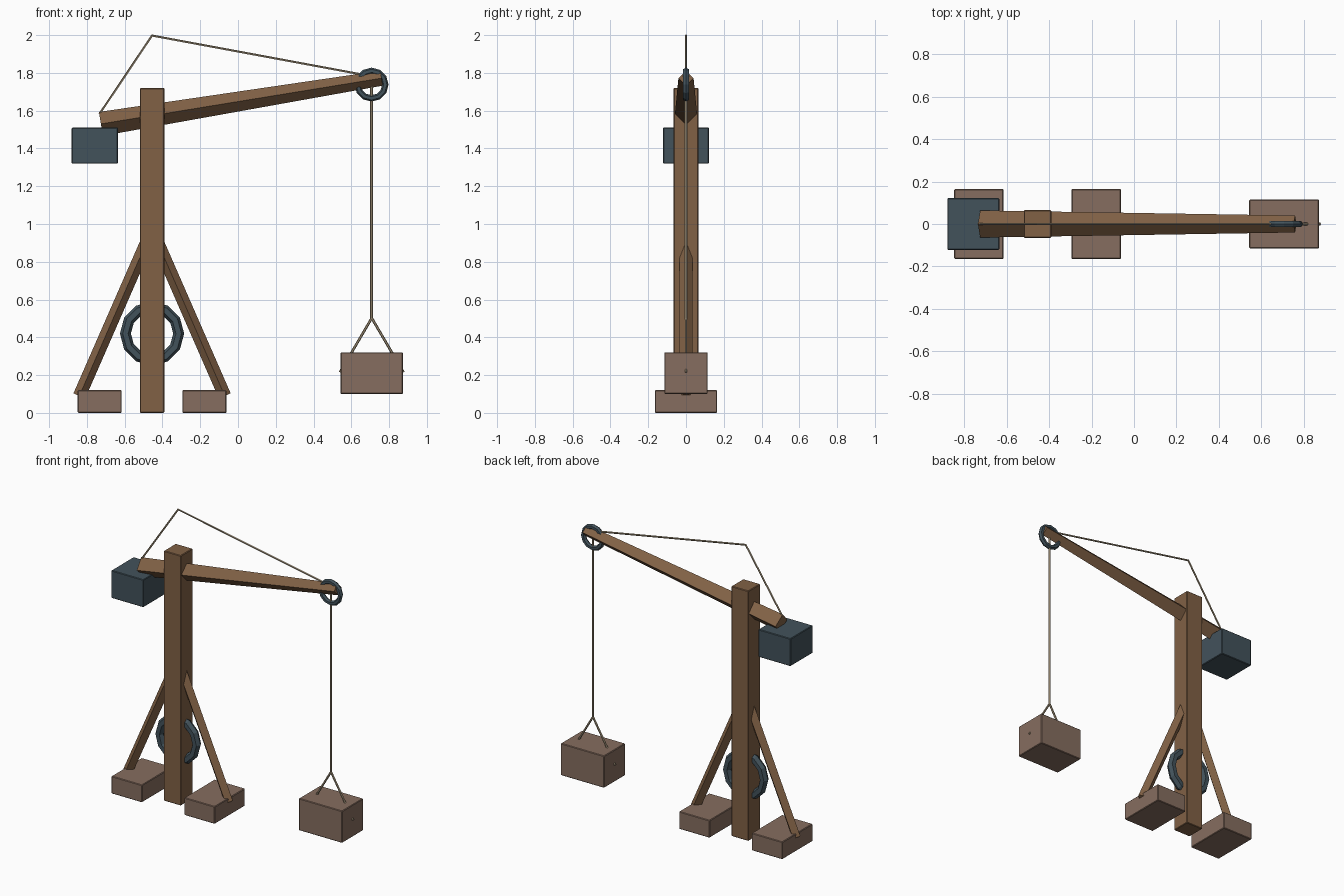
import bpy, bmesh
from math import cos, sin, pi
from mathutils import Vector

if "Cube" in bpy.data.objects:
    bpy.data.objects.remove(bpy.data.objects["Cube"])


def material(name, rgb):
    m = bpy.data.materials.new(name)
    m.diffuse_color = (*rgb, 1)
    m.use_nodes = True
    m.node_tree.nodes["Principled BSDF"].inputs["Base Color"].default_value = m.diffuse_color
    return m


WOOD = material("wood", (0.22, 0.12, 0.06))
CRATE = material("crate_wood", (0.24, 0.155, 0.115))
IRON = material("iron", (0.055, 0.085, 0.105))
ROPE = material("rope", (0.40, 0.32, 0.21))


def finish(name, bm, mat):
    bmesh.ops.recalc_face_normals(bm, faces=bm.faces)
    me = bpy.data.meshes.new(name)
    bm.to_mesh(me)
    bm.free()
    me.materials.append(mat)
    ob = bpy.data.objects.new(name, me)
    bpy.context.collection.objects.link(ob)
    return ob


def box(name, center, size, mat):
    bm = bmesh.new()
    bmesh.ops.create_cube(bm, size=1)
    bmesh.ops.scale(bm, vec=size, verts=bm.verts)
    bmesh.ops.translate(bm, vec=center, verts=bm.verts)
    bevel = finish(name, bm, mat).modifiers.new("edge", 'BEVEL')
    bevel.width, bevel.segments = 0.004, 1


def sweep(name, path, radii, sides, mat):
    """Prism along points in the xz plane, with mitred joints."""
    bm = bmesh.new()
    pts = [Vector((x, 0, z)) for x, z in path]
    side = Vector((0, 1, 0))
    rings = []
    for i, p in enumerate(pts):
        before = (p - pts[i - 1]).normalized() if i else None
        after = (pts[i + 1] - p).normalized() if i < len(pts) - 1 else None
        a, b = before or after, after or before
        d = (a + b).normalized()
        up = d.cross(side) / d.dot(a)
        rings.append([bm.verts.new(p + radii[i] * (up * cos(2 * pi * k / sides)
                      + side * sin(2 * pi * k / sides))) for k in range(sides)])
    for r, s in zip(rings, rings[1:]):
        for k in range(sides):
            n = (k + 1) % sides
            bm.faces.new((r[k], r[n], s[n], s[k]))
    bm.faces.new(rings[0])
    bm.faces.new(rings[-1])
    finish(name, bm, mat)


def ring(name, x, z, major, minor, mat, segs=12, sides=6):
    """Low-poly torus with its axis along y."""
    bm = bmesh.new()
    grid = []
    for i in range(segs):
        a = 2 * pi * i / segs
        row = []
        for j in range(sides):
            b = 2 * pi * j / sides
            r = major + minor * cos(b)
            row.append(bm.verts.new((x + r * cos(a), minor * sin(b), z + r * sin(a))))
        grid.append(row)
    for i in range(segs):
        for j in range(sides):
            p, q, n = grid[i], grid[(i + 1) % segs], (j + 1) % sides
            bm.faces.new((p[j], q[j], q[n], p[n]))
    finish(name, bm, mat)


# Mast, feet and diagonal braces
MX = -0.455
box("mast", (MX, 0, 0.86), (0.13, 0.13, 1.72), WOOD)
for s, label in ((-1, "left"), (1, "right")):
    box(label + "_foot", (MX + s * 0.277, 0, 0.06), (0.233, 0.33, 0.12), CRATE)
    sweep(label + "_brace", [(MX + s * 0.385, 0.09), (MX, 0.97)],
          (0.034, 0.034), 4, WOOD)

# Tapered boom with counterweight
sweep("boom", [(-0.726, 1.53), (0.76, 1.772)], (0.064, 0.04), 4, WOOD)
box("counterweight", (-0.758, 0, 1.415), (0.245, 0.243, 0.19), IRON)

# Winch wheel and pulley
ring("winch_wheel", MX, 0.42, 0.141, 0.029, IRON)
ring("pulley", 0.707, 1.738, 0.073, 0.017, IRON)

# Ropes
sweep("stay_rope", [(-0.733, 1.582), (MX, 1.997), (0.705, 1.782)],
      (0.006,) * 3, 5, ROPE)
sweep("hoist_rope", [(0.708, 1.74), (0.708, 0.495)], (0.008, 0.008), 6, ROPE)
for s, label in ((-1, "left"), (1, "right")):
    sweep(label + "_sling", [(0.708, 0.502), (0.708 + s * 0.168, 0.215)],
          (0.007, 0.007), 6, ROPE)

# Hanging load
box("load_crate", (0.708, 0, 0.21), (0.33, 0.23, 0.22), CRATE)
